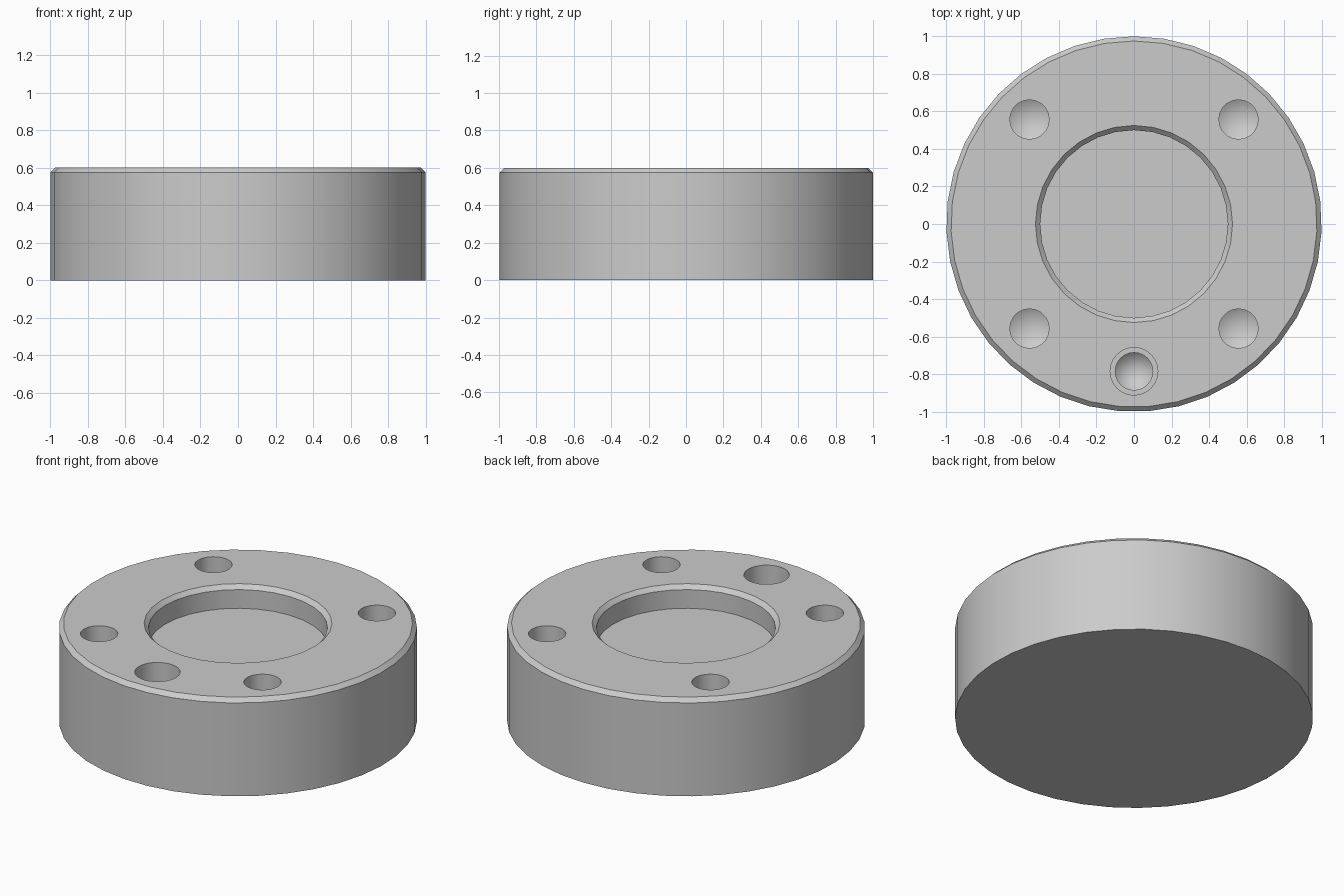
import bpy, bmesh, math

old = bpy.data.objects.get("Cube")
if old:
    bpy.data.objects.remove(old, do_unlink=True)

metal = bpy.data.materials.new("grey metal")
GREY = (0.6, 0.6, 0.6, 1)
metal.diffuse_color = GREY
metal.use_nodes = True
metal.node_tree.nodes["Principled BSDF"].inputs["Base Color"].default_value = GREY

HEIGHT, CHAMFER = 0.6, 0.025


def turned(name, profile, sides, x=0, y=0):
    """Closed solid turned from (radius, height) pairs; radius 0 gives a point."""
    bm = bmesh.new()
    rings = []
    for r, z in profile:
        if r == 0:
            rings.append([bm.verts.new((x, y, z))] * sides)
        else:
            angles = [math.tau * i / sides for i in range(sides)]
            rings.append([bm.verts.new((x - r * math.sin(a), y + r * math.cos(a), z)) for a in angles])
    for low, high in zip(rings, rings[1:]):
        for i in range(sides):
            j = (i + 1) % sides
            bm.faces.new(dict.fromkeys((low[i], low[j], high[j], high[i])))
    for end in (rings[0], rings[-1]):
        if end[0] is not end[1]:
            bm.faces.new(end)
    bmesh.ops.recalc_face_normals(bm, faces=bm.faces)
    mesh = bpy.data.meshes.new(name)
    bm.to_mesh(mesh)
    bm.free()
    mesh.materials.append(metal)
    obj = bpy.data.objects.new(name, mesh)
    bpy.context.collection.objects.link(obj)
    return obj


# Disc with a chamfered upper rim
body = turned("round_body", [(1, 0), (1, HEIGHT - CHAMFER), (1 - CHAMFER, HEIGHT)], 39)

# Shallow centre recess with a chamfered mouth
above = HEIGHT + 0.1
cutters = [turned("recess_cutter", [(0.5, 0.46), (0.5, HEIGHT - CHAMFER), (0.525, HEIGHT),
                                    (0.525, above)], 32)]

# Four drilled holes with conical bottoms
for sx in (-1, 1):
    for sy in (-1, 1):
        cutters.append(turned("hole_cutter", [(0, 0.24), (0.105, 0.3), (0.105, above)],
                              20, sx * 0.557, sy * 0.557))

# Stepped hole at the front
cutters.append(turned("stepped_hole_cutter", [(0, 0.2), (0.1, 0.3), (0.1, 0.45), (0.127, 0.45),
                                              (0.127, above)], 24, 0, -0.785))

# Cut the openings, then drop the cutters
bpy.context.view_layer.objects.active = body
body.select_set(True)
for cutter in cutters:
    mod = body.modifiers.new("cut", "BOOLEAN")
    mod.operation, mod.solver, mod.object = "DIFFERENCE", "EXACT", cutter
    bpy.ops.object.modifier_apply(modifier=mod.name)
    bpy.data.objects.remove(cutter, do_unlink=True)

bpy.ops.object.shade_smooth_by_angle(angle=math.radians(30))
